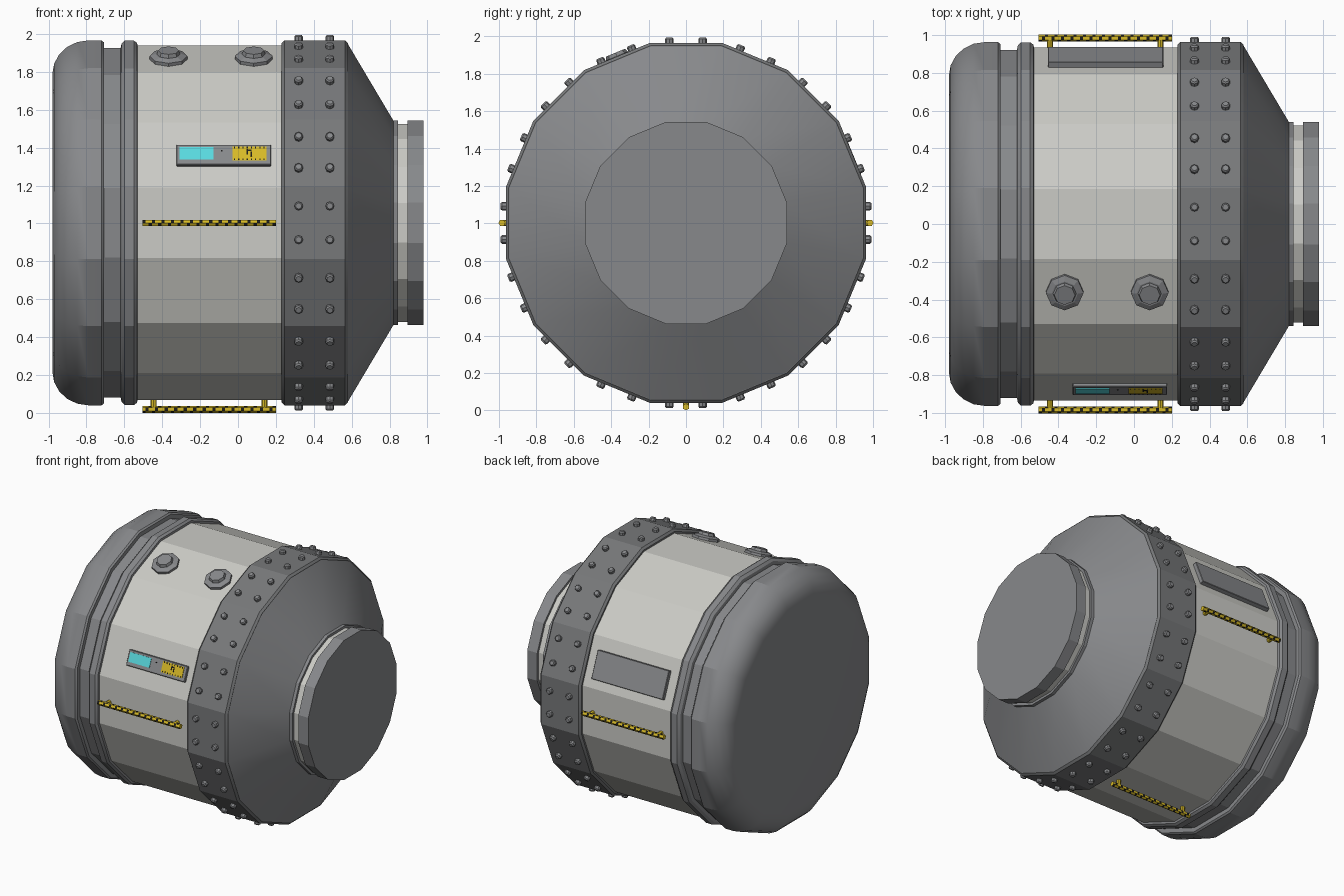
import bpy, bmesh, math
from mathutils import Matrix, Vector

if "Cube" in bpy.data.objects:
    bpy.data.objects.remove(bpy.data.objects["Cube"])

CZ = 1.003          # height of the module axis
N = 16              # sides of the hull


def material(name, rgb):
    m = bpy.data.materials.new(name)
    m.diffuse_color = (*rgb, 1)
    m.use_nodes = True
    m.node_tree.nodes["Principled BSDF"].inputs["Base Color"].default_value = m.diffuse_color
    return m


LIGHT = material("light_hull", (0.60, 0.60, 0.565))
GREY = material("mid_grey", (0.245, 0.25, 0.26))
DARK = material("dark_grey", (0.185, 0.19, 0.195))
YELLOW = material("hazard_yellow", (0.68, 0.49, 0.02))
BLACK = material("black", (0.012, 0.012, 0.012))
CYAN = material("cyan_screen", (0.10, 0.70, 0.74))


def finish(bm, name, mats, angle=None):
    bmesh.ops.recalc_face_normals(bm, faces=bm.faces)
    me = bpy.data.meshes.new(name)
    bm.to_mesh(me)
    bm.free()
    for m in mats:
        me.materials.append(m)
    ob = bpy.data.objects.new(name, me)
    bpy.context.collection.objects.link(ob)
    if angle:
        bpy.ops.object.select_all(action='DESELECT')
        ob.select_set(True)
        bpy.context.view_layer.objects.active = ob
        bpy.ops.object.shade_smooth_by_angle(angle=math.radians(angle))
    return ob


def lathe(name, profile, mat):
    """Closed 16-sided solid about the x axis; profile = (x, flat radius)."""
    bm = bmesh.new()
    rings = []
    for x, a in profile:
        r = a / math.cos(math.pi / N)
        rings.append([bm.verts.new((x, r * math.cos(t), CZ + r * math.sin(t)))
                      for t in [(k + 0.5) * 2 * math.pi / N for k in range(N)]])
    for p, q in zip(rings, rings[1:]):
        for k in range(N):
            bm.faces.new((p[k], p[(k + 1) % N], q[(k + 1) % N], q[k]))
    bm.faces.new(rings[0])
    bm.faces.new(rings[-1])
    return finish(bm, name, [mat], 21)


def frame(deg, dist, x=0, s=0):
    """Local frame on a hull facet: x along, y across, z outward."""
    a = math.radians(deg)
    n = Vector((0, math.sin(a), math.cos(a)))
    u = Vector((1, 0, 0))
    v = n.cross(u)
    m = Matrix((u, v, n)).transposed().to_4x4()
    m.translation = Vector((x, 0, CZ)) + n * dist + v * s
    return m


def add_box(bm, m, size, bevel=0):
    r = bmesh.ops.create_cube(bm, size=1, matrix=m @ Matrix.Diagonal((*size, 1)))
    if bevel:
        edges = {e for v in r["verts"] for e in v.link_edges}
        bmesh.ops.bevel(bm, geom=list(edges), offset=bevel, segments=1, affect='EDGES')


def add_cyl(bm, m, r1, r2, z0, z1, seg):
    bmesh.ops.create_cone(bm, cap_ends=True, segments=seg, radius1=r1, radius2=r2,
                          depth=z1 - z0, matrix=m @ Matrix.Translation((0, 0, (z0 + z1) / 2)))


def box(name, mat, m, size, bevel=0):
    bm = bmesh.new()
    add_box(bm, m, size, bevel)
    return finish(bm, name, [mat])


# Hull, built as a row of turned sections
arc = [(-0.79 - 0.19 * math.sin(t), 0.785 + 0.178 * math.cos(t))
       for t in [math.radians(90 - 18 * i) for i in range(6)]]
lathe("rounded_end_cap", arc + [(-0.72, 0.963), (-0.708, 0.953), (-0.708, 0.9)], GREY)
lathe("cap_recess", [(-0.72, 0.922), (-0.60, 0.922)], GREY)
lathe("end_ring", [(-0.62, 0.92), (-0.615, 0.945), (-0.598, 0.962), (-0.55, 0.962),
                   (-0.533, 0.95), (-0.527, 0.92)], GREY)
lathe("drum", [(-0.60, 0.935), (0.25, 0.935)], LIGHT)
lathe("bolted_band", [(0.23, 0.92), (0.23, 0.948), (0.245, 0.963), (0.565, 0.963),
                      (0.58, 0.948), (0.58, 0.9)], DARK)
lathe("cone", [(0.57, 0.944), (0.58, 0.944), (0.82, 0.54), (0.845, 0.54)], GREY)
lathe("neck_groove", [(0.83, 0.522), (0.91, 0.522)], LIGHT)
lathe("docking_plate", [(0.895, 0.54), (0.98, 0.54)], GREY)

# Two rows of bolts, two on each facet
bm = bmesh.new()
for k in range(N):
    for s in (-0.089, 0.089):
        for x in (0.32, 0.485):
            m = frame(k * 360 / N, 0.963, x, s)
            add_cyl(bm, m, 0.023, 0.023, -0.01, 0.02, 8)
            add_cyl(bm, m, 0.023, 0.016, 0.02, 0.028, 8)
finish(bm, "band_bolts", [GREY])

# Octagonal vents on the upper front facet
for i, x in enumerate((-0.367, 0.083)):
    bm = bmesh.new()
    m = frame(-22.5, 0.935, x)
    add_cyl(bm, m, 0.1, 0.1, -0.01, 0.018, 8)
    add_cyl(bm, m, 0.1, 0.07, 0.018, 0.03, 8)
    add_cyl(bm, m, 0.062, 0.055, 0.03, 0.05, 8)
    finish(bm, f"roof_vent_{i + 1}", [GREY])

# Front control panel with screen and warning label
A = -67.5
box("control_panel", GREY, frame(A, 0.94, -0.075, -0.006), (0.5, 0.116, 0.03), 0.004)
TOP = 0.956
box("panel_screen", CYAN, frame(A, TOP, -0.22, 0.0), (0.18, 0.07, 0.006))
box("warning_label", YELLOW, frame(A, TOP, 0.06, 0.0), (0.18, 0.08, 0.006))
bm = bmesh.new()
for i in range(8):
    for s, h in ((0.033, 0.012), (-0.034, 0.01)):
        add_box(bm, frame(A, TOP + 0.003, -0.018 + i * 0.0222, s), (0.006, h, 0.003))
for x, s, w, h in ((0.05, 0.008, 0.008, 0.03), (0.062, 0.016, 0.02, 0.008),
                   (0.07, -0.004, 0.008, 0.026)):
    add_box(bm, frame(A, TOP + 0.003, x, s), (w, h, 0.003))
add_box(bm, frame(A, TOP, -0.085, 0.015), (0.008, 0.008, 0.004))
finish(bm, "label_marks", [BLACK])

# Rear equipment cover
box("rear_cover", GREY, frame(67.5, 0.945, -0.15, 0.015), (0.61, 0.21, 0.04), 0.003)

# Striped grab rails on front, back and underside
for name, deg in (("front", -90), ("back", 90), ("bottom", 180)):
    bm = bmesh.new()
    m = frame(deg, 0.984)
    x0, x1, cuts, sides, r = -0.505, 0.2, 42, 6, 0.0185
    rings = []
    for i in range(cuts + 1):
        x = x0 + (x1 - x0) * i / cuts
        rings.append([bm.verts.new(m @ Vector((x, r * math.cos(t), r * math.sin(t))))
                      for t in [(j + 0.5) * 2 * math.pi / sides for j in range(sides)]])
    for i in range(cuts):
        for j in range(sides):
            k = (j + 1) % sides
            f = bm.faces.new((rings[i][j], rings[i][k], rings[i + 1][k], rings[i + 1][j]))
            f.material_index = 1 if (i + j) % 3 == 0 else 0   # spiral hazard stripe
    bm.faces.new(rings[0])
    bm.faces.new(rings[-1])
    for x in (-0.445, 0.14):
        add_cyl(bm, frame(deg, 0.93, x), 0.016, 0.016, 0, 0.05, 8)
    finish(bm, f"{name}_grab_rail", [YELLOW, BLACK])
